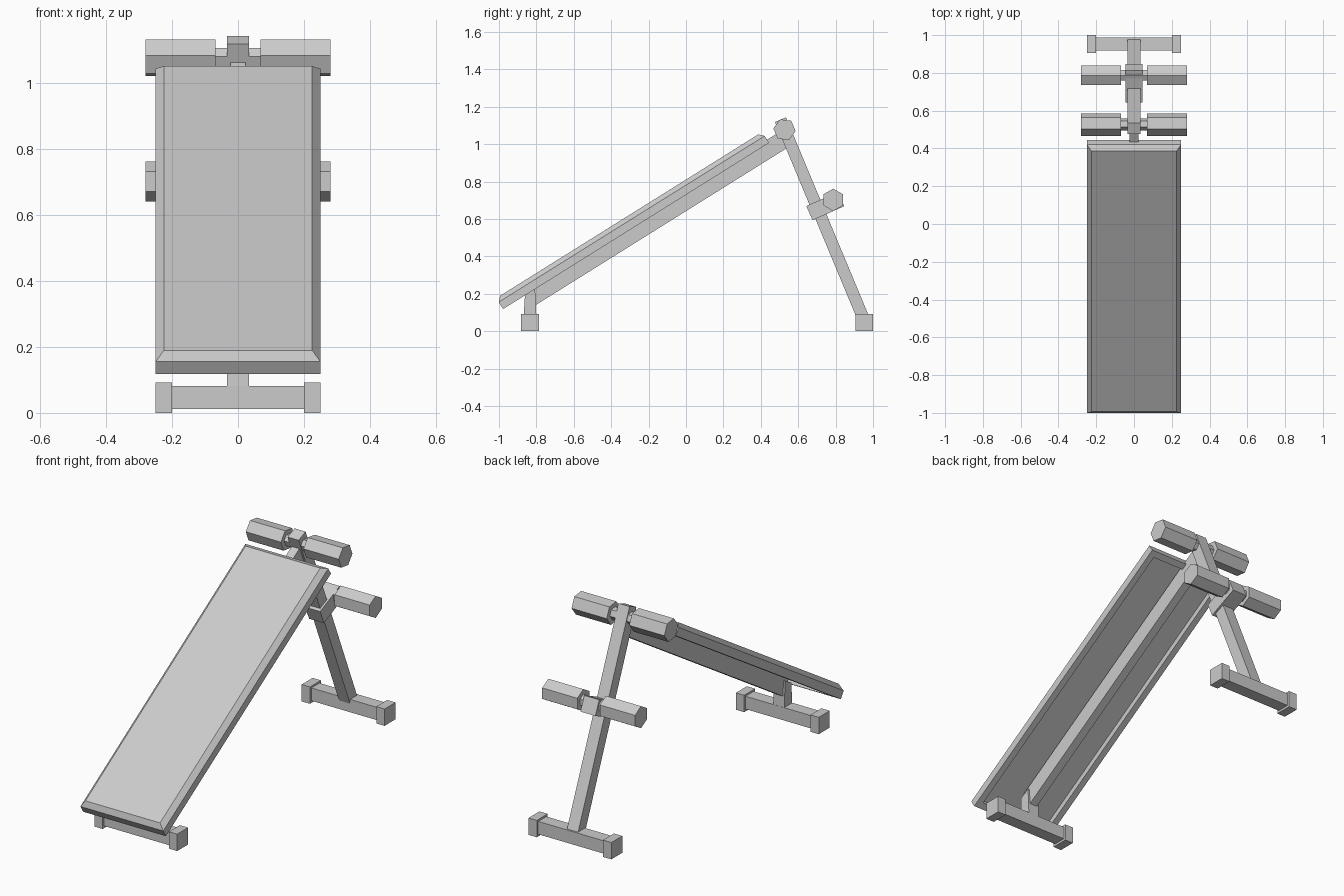
import bpy, bmesh, math
from mathutils import Vector, Matrix

default = bpy.data.objects.get("Cube")
if default:
    bpy.data.objects.remove(default, do_unlink=True)

grey = bpy.data.materials.new("light grey")
grey.use_nodes = True
grey.diffuse_color = (0.6, 0.6, 0.6, 1)
grey.node_tree.nodes["Principled BSDF"].inputs["Base Color"].default_value = (0.6, 0.6, 0.6, 1)


def finish(name, bm):
    bmesh.ops.recalc_face_normals(bm, faces=bm.faces)
    mesh = bpy.data.meshes.new(name)
    bm.to_mesh(mesh)
    bm.free()
    mesh.materials.append(grey)
    obj = bpy.data.objects.new(name, mesh)
    bpy.context.collection.objects.link(obj)
    return obj


def box(name, center, size, tilt=0.0):
    """Box turned about the x axis by tilt."""
    bm = bmesh.new()
    bmesh.ops.create_cube(bm, size=1)
    m = Matrix.Translation(center) @ Matrix.Rotation(tilt, 4, 'X') @ Matrix.Diagonal((*size, 1))
    bm.transform(m)
    return finish(name, bm)


def beam(name, start, end, width, depth):
    """Square bar between two (y, z) points."""
    a, b = Vector((0, *start)), Vector((0, *end))
    d = b - a
    return box(name, (a + b) / 2, (width, d.length, depth), math.atan2(d.z, d.y))


def hex_bar(name, x0, x1, y, z, radius, angle):
    """Six-sided bar along x, with one corner at the given angle in the yz plane."""
    bm = bmesh.new()
    ring = [bm.verts.new((x0, y + radius * math.cos(angle + k * math.pi / 3),
                          z + radius * math.sin(angle + k * math.pi / 3))) for k in range(6)]
    face = bm.faces.new(ring)
    out = bmesh.ops.extrude_face_region(bm, geom=[face])
    bmesh.ops.translate(bm, vec=(x1 - x0, 0, 0),
                        verts=[v for v in out["geom"] if isinstance(v, bmesh.types.BMVert)])
    if not face.is_valid or len(bm.faces) < 8:
        bm.faces.new(ring)
    return finish(name, bm)


# Sloping board: bevelled top, hollow underside
SLOPE = math.radians(32)
LENGTH, HALF = 1.677, 0.25
along = Vector((0, math.cos(SLOPE), math.sin(SLOPE)))
normal = Vector((0, -math.sin(SLOPE), math.cos(SLOPE)))
low = Vector((0, -0.978, 0.118))

bm = bmesh.new()
loops = []
for inset, height in ((0.035, 0.03), (0.035, 0), (0, 0), (0, 0.044), (0.025, 0.069)):
    x, s0, s1 = HALF - inset, inset, LENGTH - inset
    loops.append([bm.verts.new(low + along * s + normal * height + Vector((px, 0, 0)))
                  for px, s in ((-x, s0), (x, s0), (x, s1), (-x, s1))])
for a, b in zip(loops, loops[1:]):
    for i in range(4):
        j = (i + 1) % 4
        bm.faces.new((a[i], a[j], b[j], b[i]))
bm.faces.new(loops[0])
bm.faces.new(loops[-1])
finish("board", bm)

# Spine under the board
mid = -0.027
spine_ends = [low + along * s + normal * mid for s in (0.16, 1.75)]
beam("spine", spine_ends[0].yz, spine_ends[1].yz, 0.046, 0.094)

# Rear leaning post
top, foot = Vector((0.505, 1.131)), Vector((0.952, 0.06))
beam("rear_post", foot, top, 0.067, 0.064)
lean = math.atan2(top.y - foot.y, top.x - foot.x)

# Short tapered front post
bm = bmesh.new()
bmesh.ops.create_cube(bm, size=1)
for v in bm.verts:
    up = v.co.z > 0
    back = v.co.y > 0
    v.co.x *= 0.066
    v.co.y = -0.834 + (0.027 if up else 0.035) * (1 if back else -1)
    v.co.z = (0.225 if back else 0.195) if up else 0.06
finish("front_post", bm)

# Feet with end caps
for name, y in (("front", -0.834), ("rear", 0.953)):
    box(name + "_foot_bar", (0, y, 0.047), (0.41, 0.07, 0.07))
    for side, sx in (("left", 1), ("right", -1)):
        box(f"{name}_foot_cap_{side}", (sx * 0.225, y, 0.046), (0.05, 0.094, 0.092))

# Sliding clamp on the rear post
beam("clamp", (0.660, 0.631), (0.829, 0.706), 0.09, 0.083)

# Padded rollers and their axles
for name, y, z, angle in (("upper", 0.5265, 1.077, lean), ("lower", 0.787, 0.702, math.pi / 2)):
    hex_bar(name + "_axle", -0.1, 0.1, y, z, 0.033, angle)
    for side, sx in (("left", 1), ("right", -1)):
        hex_bar(f"{name}_roller_{side}", sx * 0.068, sx * 0.28, y, z, 0.06, angle)
